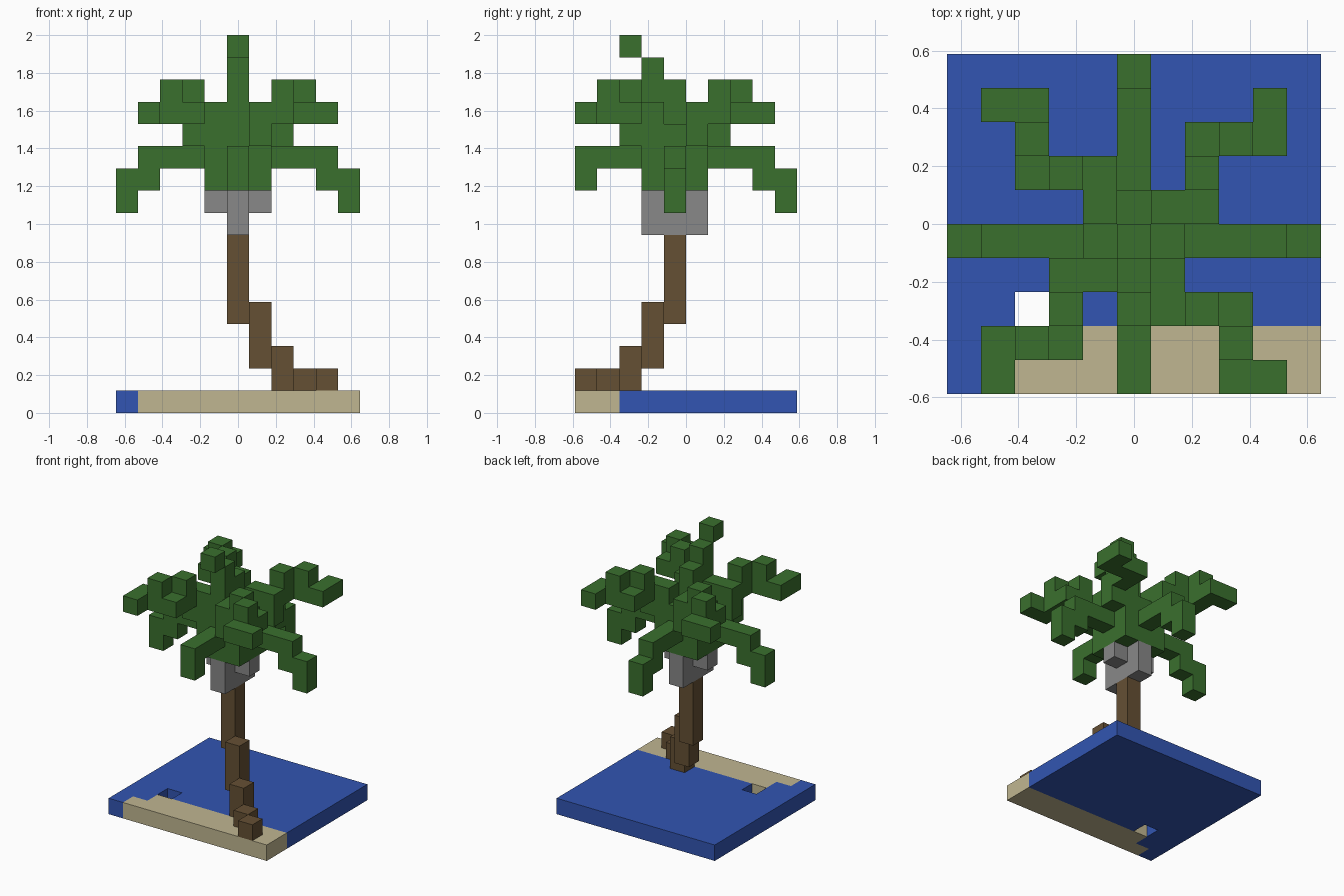
import bpy, bmesh
from math import radians
from mathutils import Vector

if "Cube" in bpy.data.objects:
    bpy.data.objects.remove(bpy.data.objects["Cube"], do_unlink=True)

S = 2 / 17                        # edge of one block
CX, CY = 5, 4                     # column the crown grows from


def block(xs, ys, zs):
    """All grid cells in a box given by inclusive (low, high) ranges."""
    return {(x, y, z) for x in range(xs[0], xs[1] + 1)
            for y in range(ys[0], ys[1] + 1) for z in range(zs[0], zs[1] + 1)}


def post(x, y, low, high):
    return block((x, x), (y, y), (low, high))


def material(name, colour):
    m = bpy.data.materials.new(name)
    m.use_nodes = True
    m.diffuse_color = (*colour, 1)
    bsdf = next(n for n in m.node_tree.nodes if n.type == 'BSDF_PRINCIPLED')
    bsdf.inputs["Base Color"].default_value = (*colour, 1)
    return m


# Slab of water and beach, with one open pool
sand = block((1, 10), (0, 1), (0, 0)) - post(1, 1, 0, 0)
water = block((0, 10), (0, 9), (0, 0)) - sand - post(2, 2, 0, 0)

# Leaning trunk
trunk = (post(9, 0, 1, 1) | post(8, 1, 1, 1) | post(7, 2, 1, 2)
         | post(6, 3, 2, 4) | post(5, 4, 4, 7))

# Coconuts hanging under the crown
coconuts = block((5, 5), (3, 5), (8, 9)) | block((4, 6), (4, 4), (9, 9))

# Crown core, its raised corners and the curled top shoot
leaves = block((4, 6), (3, 5), (10, 12))
leaves |= post(5, 4, 13, 14) | post(5, 3, 13, 15) | post(5, 2, 16, 16)

# Fronds as (out, side, low, high) steps, turned four times about the core
drooping = [(2, 0, 11, 11), (3, 0, 11, 11), (4, 0, 10, 11), (5, 0, 9, 10)]
arching = [(1, 1, 10, 13), (2, 1, 12, 13), (2, 2, 13, 14), (2, 3, 13, 13),
           (3, 3, 13, 14), (4, 3, 13, 13), (4, 4, 13, 13)]
for turn in range(4):
    for dx, dy, low, high in drooping + arching:
        for _ in range(turn):
            dx, dy = -dy, dx
        if CY + dy >= 0:          # the front frond stops at the slab edge
            leaves |= post(CX + dx, CY + dy, low, high)

parts = {
    "water": (water, material("sea blue", (0.032, 0.091, 0.445))),
    "beach": (sand, material("sand", (0.527, 0.468, 0.283))),
    "trunk": (trunk, material("bark brown", (0.13, 0.08, 0.034))),
    "coconuts": (coconuts, material("coconut grey", (0.246, 0.246, 0.246))),
    "palm_leaves": (leaves, material("leaf green", (0.042, 0.16, 0.027))),
}
solid = set().union(*(cells for cells, _ in parts.values()))


def build(name, cells, mat):
    """Skin the exposed sides of the cells and merge flat regions."""
    bm = bmesh.new()
    for cell in sorted(cells):
        centre = Vector(cell) + Vector((-5, -4.5, 0.5))
        for axis in range(3):
            for sign in (-1, 1):
                n = Vector((0, 0, 0))
                n[axis] = sign
                if tuple(int(c + d) for c, d in zip(cell, n)) in solid:
                    continue
                u = Vector((0, 0, 0))
                u[(axis + 1) % 3] = 0.5
                v = n.cross(u)
                mid = centre + n / 2
                bm.faces.new([bm.verts.new((mid + a * u + b * v) * S)
                              for a, b in ((-1, -1), (1, -1), (1, 1), (-1, 1))])
    bmesh.ops.remove_doubles(bm, verts=bm.verts, dist=S / 100)
    bmesh.ops.dissolve_limit(bm, angle_limit=radians(1),
                             verts=bm.verts, edges=bm.edges)
    mesh = bpy.data.meshes.new(name)
    bm.to_mesh(mesh)
    bm.free()
    mesh.materials.append(mat)
    bpy.context.collection.objects.link(bpy.data.objects.new(name, mesh))


for name, (cells, mat) in parts.items():
    build(name, cells, mat)
